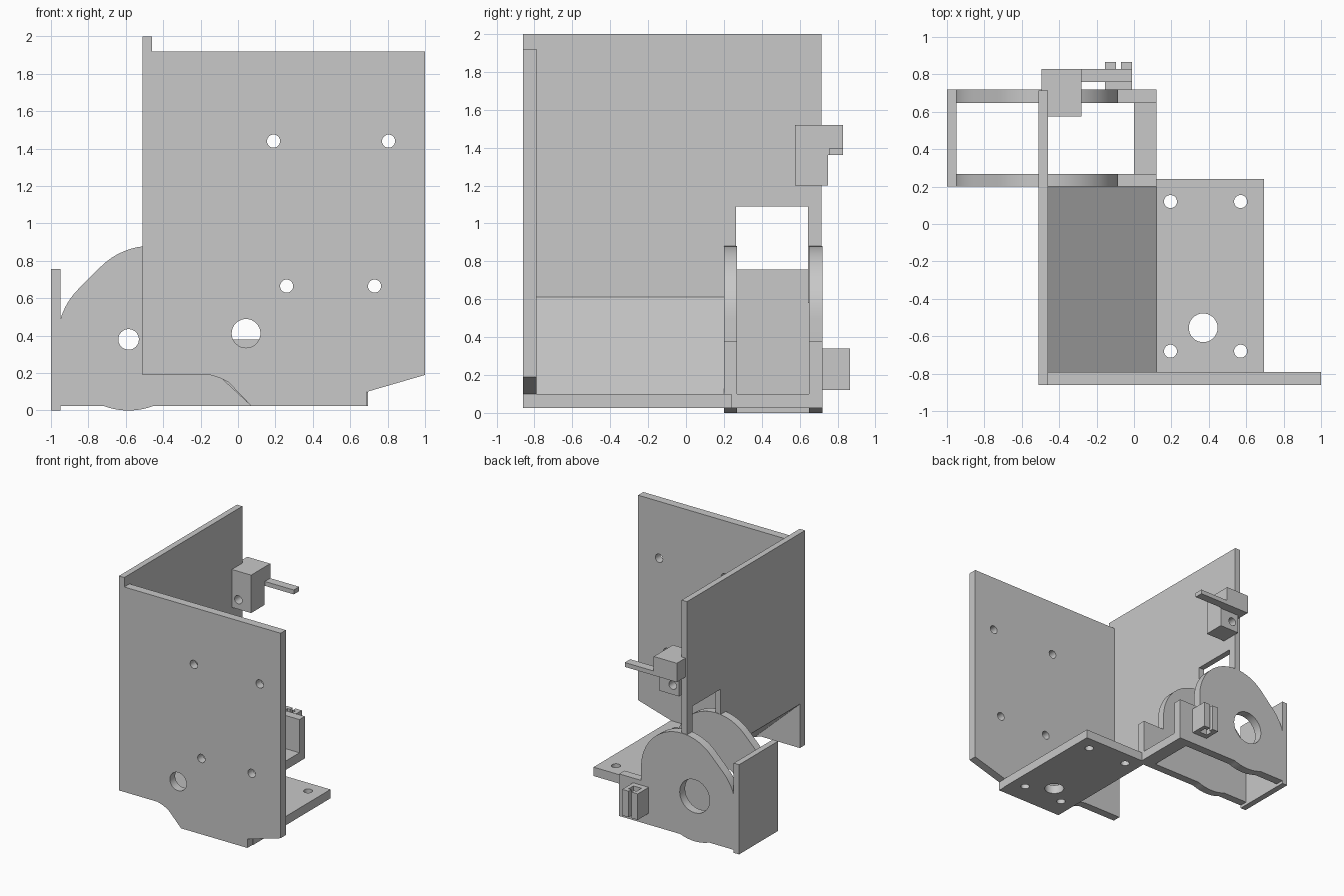
import bpy, bmesh, math

if "Cube" in bpy.data.objects:
    bpy.data.objects.remove(bpy.data.objects["Cube"], do_unlink=True)

GREY = (0.58, 0.58, 0.58, 1)
grey = bpy.data.materials.new("plain_grey")
grey.use_nodes = True
grey.diffuse_color = GREY
grey.node_tree.nodes["Principled BSDF"].inputs["Base Color"].default_value = GREY

# How a flat outline (u, v) and depth w map to the model for each axis
AXES = {
    "x": lambda u, v, w: (w, u, v),
    "y": lambda u, v, w: (u, w, v),
    "z": lambda u, v, w: (u, v, w),
}


def arc(cx, cy, r, start, end, steps):
    angles = [math.radians(start + (end - start) * i / steps) for i in range(steps + 1)]
    return [(cx + r * math.cos(a), cy + r * math.sin(a)) for a in angles]


def hole(cx, cy, r):
    return arc(cx, cy, r, 0, 360, 32)[:-1]


def rect(u0, u1, v0, v1):
    return [(u0, v0), (u1, v0), (u1, v1), (u0, v1)]


def plate(name, axis, lo, hi, outline, holes=()):
    """Extrude an outline with holes along an axis, from lo to hi."""
    place = AXES[axis]
    bm = bmesh.new()
    for loop in [outline, *holes]:
        verts = [bm.verts.new(place(u, v, lo)) for u, v in loop]
        for a, b in zip(verts, verts[1:] + verts[:1]):
            bm.edges.new((a, b))
    bmesh.ops.triangle_fill(bm, use_beauty=True, use_dissolve=False, edges=bm.edges[:])
    made = bmesh.ops.extrude_face_region(bm, geom=bm.faces[:])["geom"]
    moved = [g for g in made if isinstance(g, bmesh.types.BMVert)]
    bmesh.ops.translate(bm, verts=moved, vec=place(0, 0, hi - lo))
    bmesh.ops.recalc_face_normals(bm, faces=bm.faces[:])
    mesh = bpy.data.meshes.new(name)
    bm.to_mesh(mesh)
    bm.free()
    mesh.materials.append(grey)
    obj = bpy.data.objects.new(name, mesh)
    bpy.context.collection.objects.link(obj)
    bpy.ops.object.select_all(action="DESELECT")
    obj.select_set(True)
    bpy.context.view_layer.objects.active = obj
    bpy.ops.object.shade_smooth_by_angle(angle=math.radians(30))
    return obj


# Front plate with mounting holes and a stepped lower edge
plate("front_plate", "y", -0.86, -0.79,
      [(-0.51, 0.19), (-0.15, 0.19), (-0.1, 0.175), (-0.05, 0.15), (0.07, 0.025),
       (0.69, 0.025), (0.69, 0.1), (1, 0.19), (1, 1.92), (-0.51, 1.92)],
      [hole(0.19, 1.44, 0.035), hole(0.805, 1.44, 0.035), hole(0.26, 0.665, 0.035),
       hole(0.73, 0.665, 0.035), hole(0.043, 0.412, 0.077)])

# Tall side plate, notched above the drum housing
plate("side_plate", "x", -0.51, -0.46,
      [(-0.86, 0.58), (0.265, 0.58), (0.265, 1.09), (0.645, 1.09),
       (0.645, 0.58), (0.715, 0.58), (0.715, 2), (-0.86, 2)])

# Sloped panel running from the side plate down to the base
plate("sloped_panel", "y", -0.79, 0.2,
      [(0.07, 0.025), (0.12, 0.025), (0.12, 0.1), (-0.46, 0.613), (-0.51, 0.613), (-0.51, 0.56)])

# Base plate with four screw holes and one large hole
corners = [hole(x, y, 0.035) for x in (0.195, 0.57) for y in (-0.68, 0.12)]
plate("base_plate", "z", 0.025, 0.1, rect(0.12, 0.695, -0.79, 0.24),
      corners + [hole(0.37, -0.555, 0.077)])

# Drum housing: two cheeks of stretched round outline, outer wall and floor bar
cheek = ([(0.12, 0.025), (0.12, 0.38), (-0.085, 0.38)]
         + arc(-0.465, 0.5, 0.38, 0, 135, 24)
         + arc(-0.585, 0.38, 0.38, 135, 163.8, 8)
         + [(-0.95, 0.025)]
         + arc(-0.585, 0.38, 0.38, 249.1, 290.9, 10))
for name, lo, hi, radius in (("front_cheek", 0.2, 0.268, 0.055), ("rear_cheek", 0.648, 0.72, 0.14)):
    plate(name, "y", lo, hi, cheek, [hole(-0.585, 0.38, radius)])
plate("housing_outer_wall", "x", -1, -0.95, rect(0.2, 0.72, 0, 0.757))
plate("housing_floor_bar", "z", 0.025, 0.1, rect(0, 0.12, 0.268, 0.648))

# Slotted bracket on the rear cheek, with a slot that widens inside
plate("slotted_bracket", "z", 0.12, 0.34,
      [(-0.155, 0.72), (-0.01, 0.72), (-0.01, 0.865), (-0.07, 0.865), (-0.07, 0.83),
       (-0.045, 0.83), (-0.045, 0.765), (-0.12, 0.765), (-0.12, 0.83),
       (-0.095, 0.83), (-0.095, 0.865), (-0.155, 0.865)])

# Arm holder at the rear edge of the side plate
plate("holder_block", "y", 0.575, 0.75, rect(-0.46, -0.28, 1.2, 1.52),
      [hole(-0.4, 1.28, 0.035)])
plate("holder_cap", "z", 1.36, 1.52,
      [(-0.495, 0.715), (-0.46, 0.715), (-0.46, 0.75), (-0.28, 0.75), (-0.28, 0.83), (-0.495, 0.83)])
plate("holder_arm", "x", -0.28, -0.01, rect(0.758, 0.83, 1.36, 1.397))
